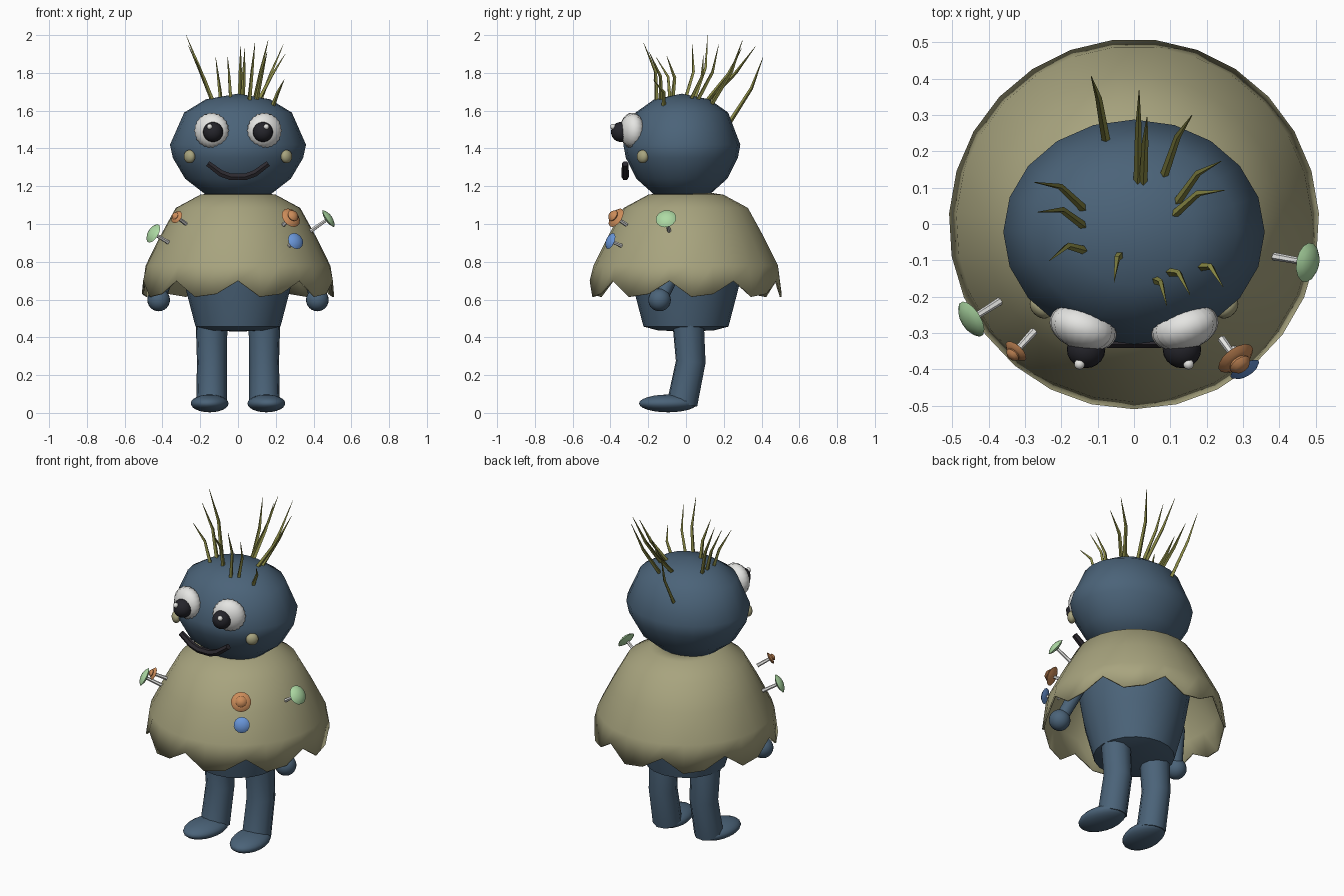
import bpy, bmesh
from math import sin, cos, pi, radians, sqrt
from mathutils import Vector, Euler

if "Cube" in bpy.data.objects:
    bpy.data.objects.remove(bpy.data.objects["Cube"])


def material(name, r, g, b):
    m = bpy.data.materials.new(name)
    m.use_nodes = True
    m.diffuse_color = (r, g, b, 1)
    bsdf = m.node_tree.nodes["Principled BSDF"]
    bsdf.inputs["Base Color"].default_value = (r, g, b, 1)
    bsdf.inputs["Roughness"].default_value = 0.8
    return m


SKIN = material("slate blue skin", .07, .125, .19)
CLOTH = material("khaki cloth", .39, .37, .21)
GRASS = material("olive grass", .25, .25, .06)
WHITE = material("eye white", .78, .78, .76)
BLACK = material("pupil black", .018, .018, .024)
MOUTH = material("mouth charcoal", .025, .022, .028)
ORANGE = material("mushroom orange", .6, .26, .1)
GREEN = material("mushroom green", .42, .7, .37)
BLUE = material("mushroom blue", .14, .3, .68)


def smooth(ob, angle):
    bpy.ops.object.select_all(action='DESELECT')
    ob.select_set(True)
    bpy.context.view_layer.objects.active = ob
    bpy.ops.object.shade_smooth_by_angle(angle=radians(angle))


def add_mesh(name, bm, mat, angle=50):
    bmesh.ops.recalc_face_normals(bm, faces=bm.faces)
    me = bpy.data.meshes.new(name)
    bm.to_mesh(me)
    bm.free()
    me.materials.append(mat)
    ob = bpy.data.objects.new(name, me)
    bpy.context.collection.objects.link(ob)
    smooth(ob, angle)
    return ob


def lathe(name, profile, mat, segs=24, depth=1, angle=50, edit=None):
    """Revolve (radius, z) points around z, starting at the front."""
    bm = bmesh.new()
    rings = []
    for r, z in profile:
        if r == 0:
            rings.append([bm.verts.new((0, 0, z))] * segs)
        else:
            turn = [2 * pi * i / segs - pi / 2 for i in range(segs)]
            rings.append([bm.verts.new((r * cos(a), r * sin(a) * depth, z)) for a in turn])
    if edit:
        edit(rings)
    for low, high in zip(rings, rings[1:]):
        for i in range(segs):
            j = (i + 1) % segs
            quad = (low[i], low[j], high[j], high[i])
            bm.faces.new(list(dict.fromkeys(quad)))
    return add_mesh(name, bm, mat, angle)


def ball(name, loc, size, mat, turn=(0, 0, 0), segs=20, fringe=0):
    bm = bmesh.new()
    bmesh.ops.create_uvsphere(bm, u_segments=segs, v_segments=12, radius=1)
    if fringe:
        bm.verts.ensure_lookup_table()
        for v in bm.verts:
            ring = Vector((v.co.x, v.co.y)).angle_signed(Vector((1, 0)), 0) / (2 * pi) * segs
            if round(ring) % 2:
                v.co.x *= 1 - fringe
                v.co.y *= 1 - fringe
    for v in bm.verts:
        v.co = Vector(a * b for a, b in zip(v.co, size))
    ob = add_mesh(name, bm, mat)
    ob.location = loc
    ob.rotation_euler = Euler(turn)
    return ob


def tube(name, points, radii, mat, resolution=3, angle=50):
    cu = bpy.data.curves.new(name, 'CURVE')
    cu.dimensions = '3D'
    cu.bevel_depth = 1
    cu.bevel_resolution = resolution
    cu.use_fill_caps = True
    sp = cu.splines.new('POLY')
    sp.points.add(len(points) - 1)
    for p, co, r in zip(sp.points, points, radii):
        p.co = (*co, 1)
        p.radius = r
    ob = bpy.data.objects.new(name, cu)
    bpy.context.collection.objects.link(ob)
    cu.materials.append(mat)
    bpy.ops.object.select_all(action='DESELECT')
    ob.select_set(True)
    bpy.context.view_layer.objects.active = ob
    bpy.ops.object.convert(target='MESH')
    smooth(bpy.context.view_layer.objects.active, angle)


# Head and body
HEAD_Y = -.022
head = lathe("head", [(0, 1.13), (.17, 1.155), (.28, 1.24), (.345, 1.35), (.36, 1.42), (.285, 1.59),
                      (.17, 1.66), (0, 1.69)], SKIN, 20, .86, 75)
head.location.y = HEAD_Y
lathe("body", [(0, .43), (.15, .437), (.225, .457), (.278, .66), (.31, .85), (.28, 1.02),
               (.15, 1.13), (0, 1.15)], SKIN, 20, angle=40)


# Cape with a hem of nine points
def cut_hem(rings):
    for i, v in enumerate(rings[0]):
        v.co.z += (.085, 0, .015)[i % 3]


cape = lathe("cape", [(.51, .615), (.49, .78), (.41, .94), (.33, 1.085), (.2, 1.155), (.1, 1.17)],
             CLOTH, 27, edit=cut_hem)
thick = cape.modifiers.new("cloth thickness", 'SOLIDIFY')
thick.thickness = .01

# Parts that come in pairs
for side, s in (("left", 1), ("right", -1)):
    tube(side + "_leg", [(s * .14, .01, .5), (s * .138, .025, .27), (s * .14, -.02, .05)],
         (.085, .08, .082), SKIN)
    ball(side + "_foot", (s * .15, -.095, .05), (.1, .155, .047), SKIN, (0, 0, s * .12))
    tube(side + "_arm", [(s * .26, 0, .98), (s * .36, -.05, .78), (s * .415, -.13, .61)],
         (.04, .04, .035), SKIN)
    ball(side + "_hand", (s * .42, -.14, .598), (.06, .06, .06), SKIN)
    ball(side + "_eye", (s * .14, -.285, 1.495), (.095, .095, .062), WHITE,
         (pi / 2, 0, s * .3), 44, .05)
    ball(side + "_pupil", (s * .132, -.345, 1.487), (.053, .052, .053), BLACK)
    ball(side + "_eye_glint", (s * .15, -.386, 1.515), (.015, .015, .015), WHITE, segs=10)
    ball(side + "_cheek", (s * .257, -.23, 1.357), (.035, .025, .035), CLOTH, (0, 0, s * .8))

# Smile
smile = [(-.16, 1.32), (-.09, 1.268), (-.04, 1.25), (.04, 1.25), (.09, 1.268), (.16, 1.32)]
tube("mouth", [(x, -.322, z) for x, z in smile], [.017, .02, .02, .02, .02, .017], MOUTH, 1)

# Mushrooms: stem foot, cap centre, cap radius
DISC = [(0, -.3), (.6, -.2), (1, 0), (.75, .2), (.4, .33), (0, .38)]
TIERED = [(0, -.25), (.6, -.2), (1, 0), (.75, .22), (.5, .28), (.58, .42), (.4, .65), (0, .75)]
for name, foot, top, size, mat, shape in (
        ("small_orange_mushroom", (-.275, -.295, 1), (-.325, -.35, 1.037), .036, ORANGE, TIERED),
        ("right_green_mushroom", (-.365, -.21, .9), (-.448, -.262, .95), .055, GREEN, DISC),
        ("left_green_mushroom", (.38, -.088, .96), (.478, -.106, 1.028), .055, GREEN, DISC),
        ("large_orange_mushroom", (.24, -.315, .995), (.28, -.37, 1.033), .056, ORANGE, TIERED),
        ("blue_mushroom", (.265, -.33, .88), (.305, -.4, .91), .045, BLUE, DISC)):
    foot, top = Vector(foot), Vector(top)
    tube(name + "_stem", [foot, top], (.011, .009), WHITE, 1)
    cap = lathe(name + "_cap", [(r * size, z * size) for r, z in shape], mat, 14)
    cap.location = top
    cap.rotation_euler = (top - foot).to_track_quat('Z', 'Y').to_euler()

# Grass hair: root x, y and tip x, y, z, each blade bent once
blades = [(-.077, .23, -.118, .407, 1.88), (.01, .1, .014, .368, 1.94), (.025, .1, .036, .294, 1.93),
          (.08, .126, .16, .3, 1.975), (.113, .052, .24, .173, 1.95), (.104, .02, .25, .093, 1.9),
          (-.132, .036, -.275, .115, 2), (-.132, -.01, -.265, .033, 1.95),
          (-.13, -.074, -.234, -.102, 1.89), (-.038, -.085, -.055, -.16, 1.885),
          (.058, -.154, .09, -.225, 1.96), (.093, -.132, .154, -.195, 1.91),
          (.178, -.118, .245, -.173, 1.765)]
for i, (x, y, tx, ty, tz) in enumerate(blades):
    z = 1.41 + .27 * sqrt(1 - (x / .36) ** 2 - ((y - HEAD_Y) / .31) ** 2)
    bend = ((x + tx) / 2, (y + ty) / 2 + .028, (z + tz) / 2)
    tube("grass_blade_%d" % (i + 1), [(x, y, z - .02), bend, (tx, ty, tz)],
         (.012, .009, .001), GRASS, 0, 30)
